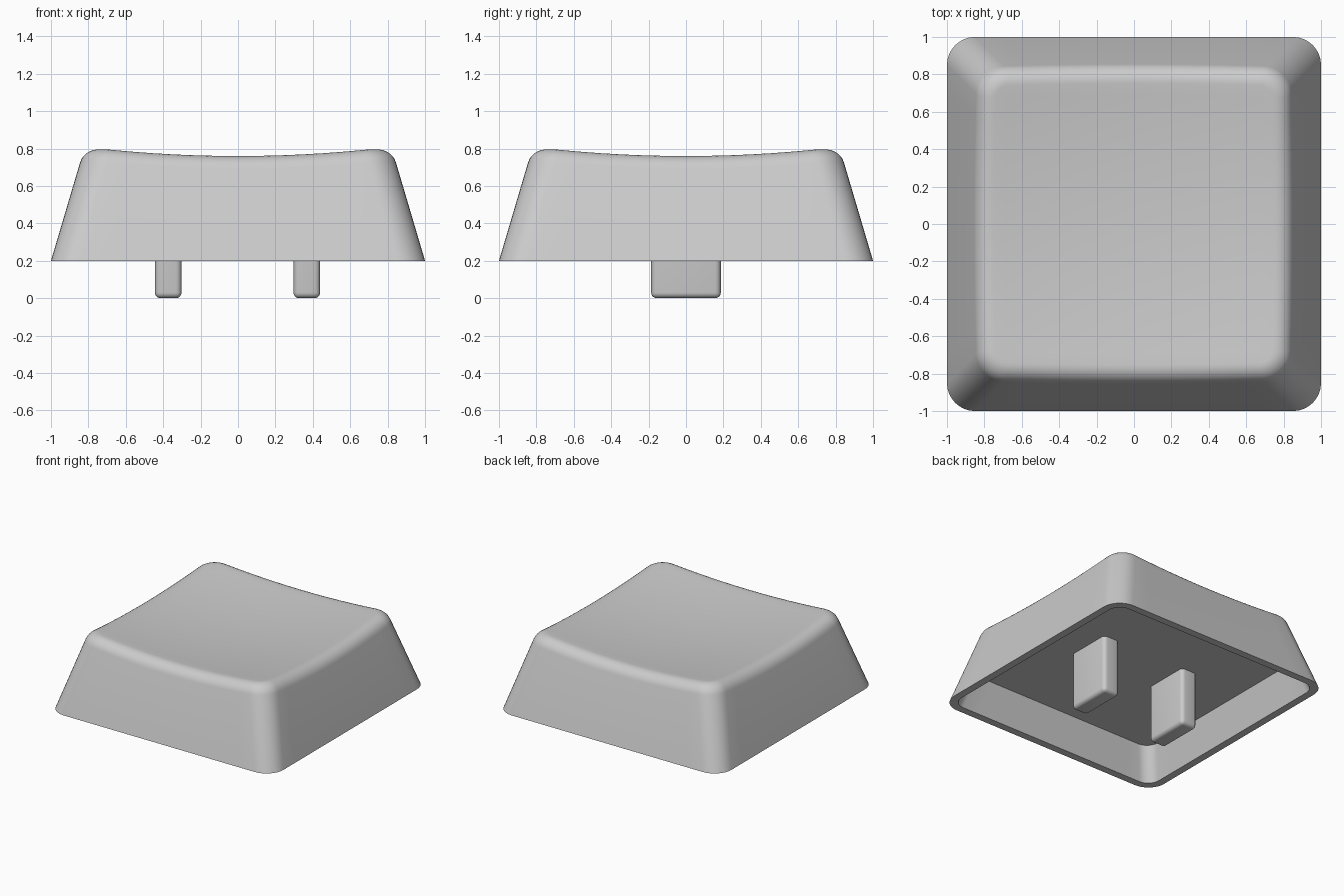
import bpy, bmesh, math

if "Cube" in bpy.data.objects:
    bpy.data.objects.remove(bpy.data.objects["Cube"])

grey = bpy.data.materials.new("light grey")
grey.diffuse_color = (0.6, 0.6, 0.6, 1)
grey.use_nodes = True
grey.node_tree.nodes["Principled BSDF"].inputs["Base Color"].default_value = grey.diffuse_color

CORNER, SIDE = 8, 12          # segments per rounded corner and per straight side
BASE, CEILING = 0.2, 0.46


def rounded_square(half, radius):
    """Evenly structured outline so successive rings can be bridged."""
    pts = []
    c = half - radius
    for q in range(4):
        a0 = q * math.pi / 2
        cx, cy = [(c, c), (-c, c), (-c, -c), (c, -c)][q]
        arc = [(cx + radius * math.cos(a0 + k / CORNER * math.pi / 2),
                cy + radius * math.sin(a0 + k / CORNER * math.pi / 2))
               for k in range(CORNER + 1)]
        nx, ny = [(-c, c), (-c, -c), (c, -c), (c, c)][q]
        a1 = a0 + math.pi / 2
        ex, ey = nx + radius * math.cos(a1), ny + radius * math.sin(a1)
        sx, sy = arc[-1]
        pts += arc + [(sx + (ex - sx) * k / SIDE, sy + (ey - sy) * k / SIDE)
                      for k in range(1, SIDE)]
    return pts


def dish(x, y):
    return 0.717 + 0.075 * (x * x + y * y)


def wall_half(z):
    return 1 - 0.296 * (z - BASE)


def finish(name, bm):
    bmesh.ops.recalc_face_normals(bm, faces=bm.faces)
    me = bpy.data.meshes.new(name)
    bm.to_mesh(me)
    bm.free()
    ob = bpy.data.objects.new(name, me)
    bpy.context.collection.objects.link(ob)
    me.materials.append(grey)
    bpy.ops.object.select_all(action='DESELECT')
    ob.select_set(True)
    bpy.context.view_layer.objects.active = ob
    bpy.ops.object.shade_smooth_by_angle(angle=math.radians(35))
    return ob


# Key cap: underside cavity, rim, sloped walls, rounded crest, dished top
R, F = 0.15, 0.08             # corner radius and crest rounding length
count = len(rounded_square(1, R))
rings = [[(x, y, CEILING) for x, y in rounded_square(0.868, 0.10)],
         [(x, y, BASE) for x, y in rounded_square(0.94, 0.10)],
         [(x, y, BASE) for x, y in rounded_square(1, R)]]

STEPS = 7
crest = [[] for _ in range(STEPS + 1)]
for i in range(count):
    z = 0.8
    for _ in range(8):        # meet the wall with the dished surface
        x, y = rounded_square(wall_half(z), R)[i]
        z = dish(x, y)
    zl = z - F * 0.96
    lx, ly = rounded_square(wall_half(zl), R)[i]
    ix, iy = rounded_square(wall_half(z) - F, R - F)[i]
    a, b, c = (lx, ly, zl), (x, y, z), (ix, iy, dish(ix, iy))
    for k in range(STEPS + 1):
        t = k / STEPS
        w = ((1 - t) ** 2, 2 * 0.79 * t * (1 - t), t * t)
        crest[k].append(tuple((w[0] * p + w[1] * q + w[2] * r) / sum(w)
                              for p, q, r in zip(a, b, c)))
rings += crest
for s in (0.92, 0.8, 0.65, 0.5, 0.35, 0.2, 0.08):
    rings.append([(x * s, y * s, dish(x * s, y * s)) for x, y, _ in crest[-1]])

bm = bmesh.new()
loops = [[bm.verts.new(p) for p in ring] for ring in rings]
for lo, hi in zip(loops, loops[1:]):
    for i in range(count):
        j = (i + 1) % count
        bm.faces.new((lo[i], lo[j], hi[j], hi[i]))
bm.faces.new(loops[0])
centre = bm.verts.new((0, 0, dish(0, 0)))
for i in range(count):
    bm.faces.new((loops[-1][i], loops[-1][(i + 1) % count], centre))
finish("key_cap", bm)

# Two rounded mounting prongs hanging from the cavity ceiling
for name, cx in (("left_prong", -0.373), ("right_prong", 0.368)):
    bm = bmesh.new()
    bmesh.ops.create_cube(bm, size=1)
    for v in bm.verts:
        v.co = (cx + v.co.x * 0.142, v.co.y * 0.372,
                (v.co.z + 0.5) * (CEILING + 0.01))
    edges = [e for e in bm.edges if min(v.co.z for v in e.verts) < 0.1]
    bmesh.ops.bevel(bm, geom=edges, offset=0.03, segments=5, profile=0.5,
                    affect='EDGES')
    finish(name, bm)
